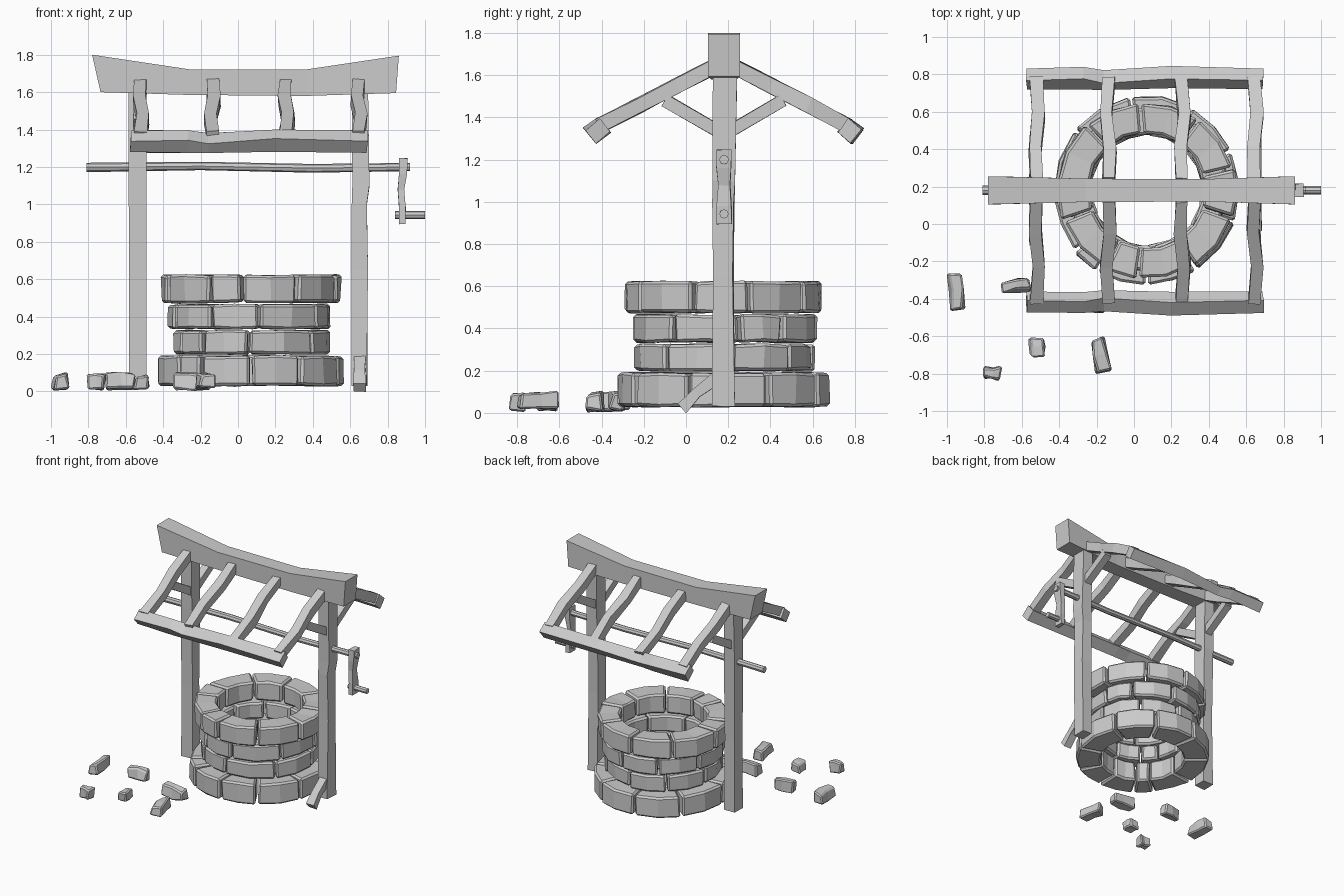
import bpy, bmesh, random
from math import radians, cos, sin, pi
from mathutils import Vector

if "Cube" in bpy.data.objects:
    bpy.data.objects.remove(bpy.data.objects["Cube"])

random.seed(7)
CX, CY = 0.07, 0.18          # axis of the well


def jit(a):
    return Vector([random.uniform(-a, a) for _ in range(3)])


def finish(name, bm, bevel=0):
    bmesh.ops.recalc_face_normals(bm, faces=bm.faces)
    if bevel:
        edges = [e for e in bm.edges if e.calc_face_angle(0) > 0.8]
        bmesh.ops.bevel(bm, geom=edges, offset=bevel, segments=1, affect='EDGES')
    me = bpy.data.meshes.new(name)
    bm.to_mesh(me)
    bm.free()
    ob = bpy.data.objects.new(name, me)
    bpy.context.collection.objects.link(ob)
    return ob


def loft(name, rings, bevel=0):
    """Skin a list of equal point rings and cap both ends."""
    bm = bmesh.new()
    vs = [[bm.verts.new(p) for p in r] for r in rings]
    n = len(vs[0])
    for a, b in zip(vs, vs[1:]):
        for i in range(n):
            bm.faces.new((a[i], a[(i + 1) % n], b[(i + 1) % n], b[i]))
    bm.faces.new(vs[0])
    bm.faces.new(vs[-1])
    return finish(name, bm, bevel)


def beam(name, pts, side, sizes, wobble=0.004, sides=4):
    """Rough timber along pts; sizes = (width on side, depth), one or per point."""
    pts = [Vector(p) for p in pts]
    d = (pts[-1] - pts[0]).normalized()
    u = Vector(side)
    u = (u - d * u.dot(d)).normalized()
    v = d.cross(u)
    if not isinstance(sizes, list):
        sizes = [sizes] * len(pts)
    rings = []
    for p, (w, h) in zip(pts, sizes):
        if sides == 4:
            cs = [(-.5, -.5), (.5, -.5), (.5, .5), (-.5, .5)]
        else:
            cs = [(.5 * cos(2 * pi * i / sides), .5 * sin(2 * pi * i / sides)) for i in range(sides)]
        rings.append([p + u * a * w + v * b * h + jit(wobble) for a, b in cs])
    return loft(name, rings)


# Stone courses: z range, inner and outer radius, joint angles
courses = [
    (0.03, 0.19, 0.315, 0.50, [-20, 25, 62, 100, 140, 183, 220, 238, 270, 302]),
    (0.20, 0.325, 0.295, 0.425, [-40, 5, 48, 90, 128, 170, 208, 232, 268]),
    (0.335, 0.465, 0.30, 0.435, [-35, 10, 40, 82, 120, 160, 200, 240, 276]),
    (0.475, 0.622, 0.31, 0.475, [-18, 15, 54, 95, 133, 176, 200, 242, 264, 302]),
]
for k, (z0, z1, ri, ro, joints) in enumerate(courses):
    for j, a0 in enumerate(joints):
        a1 = joints[(j + 1) % len(joints)]
        a1 += 360 if a1 < a0 else 0
        n = 2 if a1 - a0 > 28 else 1
        g, dr = 1.0, random.uniform(-.012, .01)
        rings = []
        for i in range(n + 1):
            t = radians(a0 + g + (a1 - a0 - 2 * g) * i / n)
            c, s = cos(t), sin(t)
            rings.append([Vector((CX + c * r, CY + s * r, z)) + jit(.005)
                          for r, z in ((ri, z0), (ro + dr, z0), (ro + dr, z1), (ri, z1))])
        loft(f"wall_stone_{k + 1}_{j + 1}", rings, 0.013)

# Posts and the short foot brace
X, Y = (1, 0, 0), (0, 1, 0)
beam("left_post", [(-.535, .178, .03), (-.535, .176, .6), (-.54, .18, 1.2), (-.54, .185, 1.62)],
     X, [(.095, .1), (.088, .095), (.095, .105), (.09, .11)])
beam("right_post", [(.65, .178, .03), (.65, .176, .65), (.65, .178, 1.0), (.655, .18, 1.1), (.655, .185, 1.62)],
     X, [(.08, .105), (.085, .095), (.082, .1), (.09, .1), (.085, .11)])
beam("foot_brace", [(.65, -.02, .02), (.65, .05, .095), (.65, .15, .17)],
     X, [(.065, .055), (.06, .05), (.06, .06)], .003)

# Sagging ridge beam
outline = [(-.78, -.735, 1.80, 1.60, .15), (-.26, -.26, 1.722, 1.585, .125),
           (.37, .37, 1.722, 1.58, .12), (.86, .845, 1.795, 1.595, .15)]
loft("ridge_beam", [[(xb, CY - w / 2, zb), (xb, CY + w / 2, zb), (xt, CY + w / 2, zt), (xt, CY - w / 2, zt)]
                    for xt, xb, zt, zb, w in outline])

# Rafters, eaves and knee braces on both slopes
for s, side in ((-1, "front"), (1, "back")):
    for i, (x, b) in enumerate([(-.522, .012), (-.135, -.014), (.255, .014), (.643, .014)]):
        beam(f"{side}_rafter_{i + 1}",
             [(x, CY + s * .05, 1.64), (x - b * .5, CY + s * .22, 1.552),
              (x + b, CY + s * .4, 1.459), (x, CY + s * .59, 1.36)],
             X, (.066, .07))
    beam(f"{side}_eave", [(-.575, CY + s * .595, 1.335), (-.27, CY + s * .6, 1.337), (-.16, CY + s * .59, 1.33),
                          (.2, CY + s * .605, 1.34), (.69, CY + s * .597, 1.336)],
         (0, s * .78, -.62), [(.085, .08), (.085, .082), (.085, .064), (.085, .085), (.08, .08)], .005)
    for x, name in ((-.53, "left"), (.65, "right")):
        beam(f"{side}_{name}_knee_brace", [(x, CY + s * .03, 1.335), (x, CY + s * .28, 1.481)], X, (.06, .06), .002)

# Windlass axle, crank and handle
beam("axle", [(-.81, CY, 1.198), (-.2, CY, 1.205), (.4, CY, 1.193), (.92, CY, 1.2)],
     Y, [(.05, .05), (.046, .046), (.046, .046), (.045, .045)], .001, 8)
beam("crank_arm", [(.885, CY, 1.248), (.882, CY, 1.16), (.87, CY, 1.08), (.878, CY, .98), (.878, CY, .895)],
     X, [(.045, .072), (.042, .07), (.034, .058), (.036, .07), (.034, .07)], .002)
beam("crank_handle", [(.84, CY, .943), (1.0, CY, .943)], Y, (.043, .043), .0005, 8)

# Fallen rubble: centre x, y, size x, y, z, turn
rubble = [(-.95, -.36, .075, .19, .085, 4), (-.63, -.33, .15, .07, .095, 6), (-.25, -.43, .20, .085, .085, -4),
          (-.52, -.655, .085, .105, .075, 0), (-.18, -.70, .08, .175, .09, 12), (-.76, -.795, .095, .075, .08, -5)]
for i, (x, y, sx, sy, sz, turn) in enumerate(rubble):
    c, s = cos(radians(turn)), sin(radians(turn))
    rings = []
    for t in (-.5, .05, .5):
        ring = []
        for q, z in ((-.5, .0), (.5, .0), (.42, 1), (-.38, .9)):
            px, py = (t * sx, q * sy) if sx > sy else (q * sx, t * sy)
            p = Vector((x + px * c - py * s, y + px * s + py * c, .012 + z * sz)) + jit(.011)
            ring.append((p.x, p.y, max(p.z, .002)))
        rings.append(ring)
    loft(f"rubble_{i + 1}", rings, 0.009)
